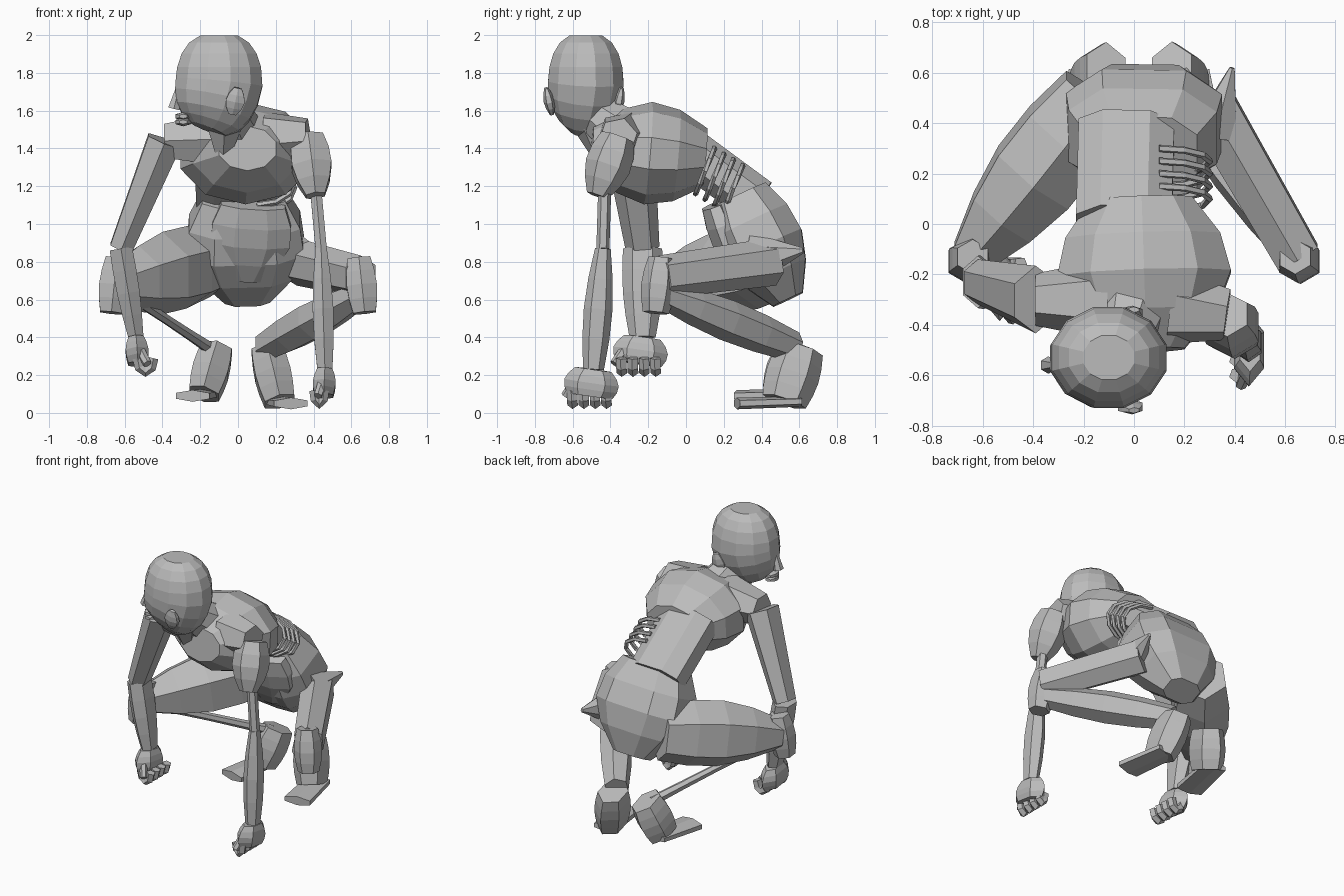
import bpy, bmesh
from math import sin, cos, pi, copysign
from mathutils import Vector

cube = bpy.data.objects.get("Cube")
if cube:
    bpy.data.objects.remove(cube, do_unlink=True)

skin = bpy.data.materials.new("grey_skin")
skin.use_nodes = True
grey = (.5, .5, .5, 1)
skin.diffuse_color = grey
skin.node_tree.nodes["Principled BSDF"].inputs["Base Color"].default_value = grey


def loft(name, rings, sides=6, side_axis=Vector((1, 0, 0)), box=1):
    """Faceted skin through rings of (centre, half width, half depth); a low box squares them."""
    bm = bmesh.new()
    centres = [ring[0] for ring in rings]
    last = len(rings) - 1
    loops = []
    for i, (centre, width, depth) in enumerate(rings):
        along = (centres[min(i + 1, last)] - centres[max(i - 1, 0)]).normalized()
        across = (side_axis - along * side_axis.dot(along)).normalized()
        outward = along.cross(across)
        loop = []
        for k in range(sides):
            angle = 2 * pi * (k + .5) / sides
            c, s = (copysign(abs(f / cos(pi / sides)) ** box, f) for f in (cos(angle), sin(angle)))
            loop.append(bm.verts.new(centre + across * width * c + outward * depth * s))
        loops.append(loop)
    for lower, upper in zip(loops, loops[1:]):
        for k in range(sides):
            n = (k + 1) % sides
            bm.faces.new((lower[k], lower[n], upper[n], upper[k]))
    bm.faces.new(loops[0])
    bm.faces.new(loops[-1])
    bmesh.ops.recalc_face_normals(bm, faces=bm.faces)
    mesh = bpy.data.meshes.new(name)
    bm.to_mesh(mesh)
    bm.free()
    mesh.materials.append(skin)
    part = bpy.data.objects.new(name, mesh)
    bpy.context.scene.collection.objects.link(part)


def limb(name, start, end, start_width, end_width, swell=0, flat=1, sides=6, steps=4, box=1):
    """Tapered segment between two joints that swells in the middle."""
    start, end = Vector(start), Vector(end)
    rings = []
    for i in range(steps + 1):
        t = i / steps
        width = start_width + (end_width - start_width) * t + swell * sin(pi * t)
        rings.append((start.lerp(end, t), width, width * flat))
    loft(name, rings, sides, box=box)


def rod(name, points, radius):
    """Thin bent tube of constant thickness."""
    loft(name, [(point, radius, radius) for point in points], 5, Vector((0, 1, .3)))


# Hunched torso, wasted to the spine at the waist
limb("chest", (.05, -.5, 1.4), (.03, .1, 1.35), .15, .2, swell=.17, flat=.75, sides=10)
limb("waist", (-.04, 0, 1.4), (-.03, .38, 1.12), .19, .19, flat=.65, sides=8, box=.8)
limb("pelvis", (.03, .28, 1.15), (.05, .54, .6), .22, .12, swell=.14, flat=.72, sides=8, box=.7)
limb("belly", (.08, .15, 1.1), (.05, .3, .7), .17, .07, swell=.09, flat=.4, sides=8)

# Exposed ribs on the open side
for i in range(4):
    middle = Vector((.1, .1 + i * .05, 1.28 - i * .03))
    arc = []
    for step in range(7):
        angle = pi * (step / 6 - .5)
        arc.append(middle + Vector((.2 * cos(angle), .05 * sin(angle), .12 * sin(angle))))
    rod(f"rib_{i + 1}", arc, .012)

# Neck
limb("neck", (0, -.3, 1.45), (-.05, -.5, 1.6), .15, .1, sides=8)
limb("throat", (-.07, -.5, 1.55), (-.08, -.45, 1.34), .1, .03)

# Head turned to the side, narrowing to the jaw
rings = []
for i in range(1, 10):
    t = i / 10
    jaw = max(0, .5 - t)
    centre = Vector((-.1 - jaw * .15, -.53 - jaw * .08, 1.75 - .26 * cos(pi * t)))
    bulge = sin(pi * t)
    rings.append((centre, .23 * bulge ** .7, .2 * bulge ** (1 if jaw else .7)))
loft("head", rings, 12)

# Face
face_y = -.56
limb("nose", (-.31, face_y, 1.73), (-.34, face_y, 1.61), .015, .03)
for name, height in (("upper_lip", 1.57), ("lower_lip", 1.54)):
    limb(name, (-.29, face_y - .05, height), (-.29, face_y + .05, height), .02, .02, swell=.02, flat=.5)
for name, side in (("right_ear", -1), ("left_ear", 1)):
    ear_y = -.54 + side * .17
    limb(name, (-.03, ear_y, 1.58), (0, ear_y + side * .03, 1.72), .02, .02, swell=.03, flat=.5)

# Whole right arm
right_shoulder = (-.39, -.3, 1.44)
right_elbow = (-.62, -.23, .87)
right_wrist = (-.54, -.23, .4)
limb("right_shoulder", (-.1, -.3, 1.45), right_shoulder, .14, .09)
limb("right_upper_arm", right_shoulder, right_elbow, .09, .06, flat=1.3)
limb("right_forearm", right_elbow, right_wrist, .06, .04, swell=.01, flat=1.5)

# Left arm, stripped to bone below the shoulder
left_shoulder = (.37, -.36, 1.46)
left_elbow = (.44, -.44, .87)
left_wrist = (.46, -.49, .23)
limb("left_shoulder", (.15, -.33, 1.45), left_shoulder, .13, .09)
limb("left_upper_arm", left_shoulder, (.41, -.47, 1.15), .08, .05, swell=.04)
limb("left_arm_bone", (.41, -.43, 1.2), left_elbow, .03, .03)
limb("left_forearm", left_elbow, left_wrist, .03, .04, swell=.02, flat=1.2)


def hand(side, wrist, curl):
    """Hanging half-closed fist of a palm, four fingers and a thumb."""
    wrist = Vector(wrist)
    knuckles = wrist + Vector((curl * .01, -.02, -.14))
    limb(side + "_palm", wrist, knuckles, .04, .05, swell=.015, flat=2.1)
    for i in range(4):
        root = knuckles + Vector((0, i * .06 - .09, .03))
        arc = []
        for step in range(5):
            angle = pi * step / 4
            arc.append(root + Vector((curl * .04 * (1 - cos(angle)), 0, -.07 * sin(angle))))
        rod(f"{side}_finger_{i + 1}", arc, .024)
    tip = knuckles + Vector((curl * .05, -.13, 0))
    limb(side + "_thumb", wrist - Vector((0, .07, .03)), tip, .025, .02)


hand("right", right_wrist, 1)
hand("left", left_wrist, -.6)

# Thighs and knees
knee_y = -.13
limb("right_thigh", (-.15, .5, .8), (-.65, knee_y, .68), .15, .08, swell=.06, flat=1.1)
limb("left_thigh", (.31, .46, .8), (.65, knee_y, .72), .1, .09, flat=1.1)
limb("left_hip", (.32, .36, .82), (.39, .62, .86), .09, .01, flat=1.3)
for name, side in (("right_knee", -1), ("left_knee", 1)):
    limb(name, (side * .64, knee_y, .82), (side * .67, knee_y - .03, .53), .06, .06, swell=.02)

# Full left calf and bare right shin bone
limb("left_calf", (.65, knee_y, .63), (.15, .57, .35), .06, .07, swell=.03)
limb("right_shin_bone", (-.63, knee_y, .66), (-.13, .57, .33), .03, .03, swell=-.007)

# Feet raised on the toes
for name, side, inset in (("left", 1, 0), ("right", -1, .04)):
    ankle, ball, toe = ((side * (x - inset)) for x in (.15, .22, .28))
    limb(name + "_heel", (ankle, .61, .34), (ball, .52, .06 + inset), .08, .08, swell=.015, flat=1.3)
    limb(name + "_toes", (ball, .6, .06 + inset), (toe, .27, .05 + inset), .08, .09, flat=.3)
